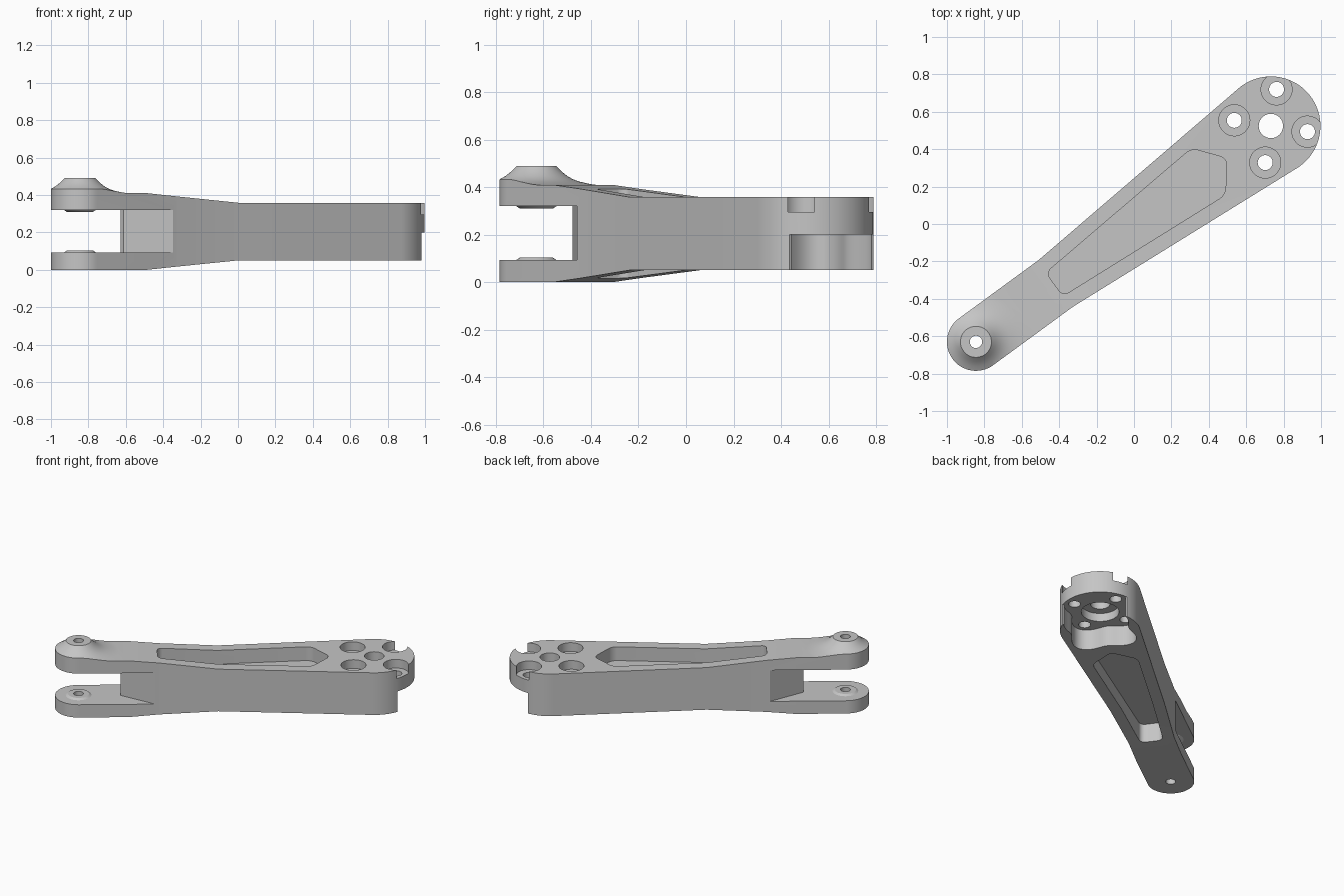
import bpy, bmesh, math
from mathutils import Matrix, Vector

if "Cube" in bpy.data.objects:
    bpy.data.objects.remove(bpy.data.objects["Cube"], do_unlink=True)

ANGLE = math.radians(36.2)    # arm direction in plan
HUB = 1.954                   # hub centre, measured from the pivot
HUB_R, PIVOT_R = 0.265, 0.155
BOLT = 0.14                   # bolt offset from the hub centre


def finish(bm, name):
    bmesh.ops.recalc_face_normals(bm, faces=bm.faces)
    mesh = bpy.data.meshes.new(name)
    bm.to_mesh(mesh)
    bm.free()
    ob = bpy.data.objects.new(name, mesh)
    bpy.context.scene.collection.objects.link(ob)
    return ob


def prism(name, pts, low, high, side=False, bevel=0):
    """Extrude a plan outline along z, or a side profile (s, z) along y."""
    bm = bmesh.new()
    place = (lambda a, b: (a, low, b)) if side else (lambda a, b: (a, b, low))
    face = bm.faces.new([bm.verts.new(place(a, b)) for a, b in pts])
    moved = bmesh.ops.extrude_face_region(bm, geom=[face])["geom"]
    shift = Vector((0, high - low, 0)) if side else Vector((0, 0, high - low))
    bmesh.ops.translate(bm, vec=shift, verts=[v for v in moved if isinstance(v, bmesh.types.BMVert)])
    if bevel:
        uprights = [e for e in bm.edges if abs(e.verts[0].co.z - e.verts[1].co.z) > 0.01]
        bmesh.ops.bevel(bm, geom=uprights, offset=bevel, segments=6, profile=0.5, affect='EDGES')
    return finish(bm, name)


def cone(name, s, t, r1, r2, low, high):
    bm = bmesh.new()
    bmesh.ops.create_cone(bm, cap_ends=True, segments=48, radius1=r1, radius2=r2, depth=high - low,
                          matrix=Matrix.Translation((s, t, (low + high) / 2)))
    return finish(bm, name)


def lathe(name, profile):
    """Spin (radius, z) rings around the pivot axis into a closed solid."""
    bm = bmesh.new()
    n = 64
    rings = [[bm.verts.new((r * math.cos(math.tau * i / n), r * math.sin(math.tau * i / n), z))
              for i in range(n)] for r, z in profile]
    for a, b in zip(rings, rings[1:]):
        for i in range(n):
            j = (i + 1) % n
            bm.faces.new((a[i], a[j], b[j], b[i]))
    bm.faces.new(rings[0])
    bm.faces.new(rings[-1])
    return finish(bm, name)


def combine(target, other, operation):
    other.hide_render = True
    mod = target.modifiers.new(operation, 'BOOLEAN')
    mod.operation, mod.solver, mod.object = operation, 'EXACT', other
    bpy.context.view_layer.objects.active = target
    bpy.ops.object.modifier_apply(modifier=mod.name)
    bpy.data.objects.remove(other, do_unlink=True)


def arc(cx, r, start, end, n):
    return [(cx + r * math.cos(math.radians(start + (end - start) * i / n)),
             r * math.sin(math.radians(start + (end - start) * i / n))) for i in range(n + 1)]


# Side profile of the arm, thick at the fork and thinner at the hub
arm = prism("arm", [(-0.3, 0), (0.33, 0), (0.92, 0.051), (2.4, 0.051),
                    (2.4, 0.358), (0.92, 0.358), (0.33, 0.41), (-0.3, 0.41)], -0.5, 0.5, side=True)

# Flared boss on top of the pivot
combine(arm, lathe("pivot_boss", [(0.275, 0.36), (0.275, 0.409), (0.24, 0.412), (0.21, 0.417), (0.18, 0.424),
                                  (0.155, 0.433), (0.13, 0.447), (0.105, 0.467), (0.083, 0.49)]), 'UNION')

# Plan outline with rounded ends
outline = (arc(0, PIVOT_R, 90, 270, 32) + [(0.53, -PIVOT_R)]
           + arc(HUB, HUB_R, -94.4, 94.4, 48) + [(0.53, PIVOT_R)])
combine(arm, prism("outline", outline, -0.2, 0.7), 'INTERSECT')

# Fork slot with a blunt wedge-shaped end wall
combine(arm, prism("fork_slot", [(-0.3, -0.3), (0.735, -0.3), (0.278, -0.015), (0.278, 0.015),
                                 (0.735, 0.3), (-0.3, 0.3)], 0.093, 0.32), 'DIFFERENCE')

# Small raised pads inside the fork, and the pin hole
combine(arm, cone("lower_pad", 0, 0, 0.1, 0.07, 0.083, 0.103), 'UNION')
combine(arm, cone("upper_pad", 0, 0, 0.07, 0.1, 0.31, 0.33), 'UNION')
combine(arm, cone("pin_hole", 0, 0, 0.033, 0.033, -0.1, 0.6), 'DIFFERENCE')

# Deep lightening pockets on both faces
pocket = [(0.52, -0.077), (1.54, -0.154), (1.662, 0), (1.54, 0.154), (0.52, 0.077)]
for low, high in ((0.258, 0.6), (-0.2, 0.152)):
    combine(arm, prism("pocket", pocket, low, high, bevel=0.035), 'DIFFERENCE')

# Smoothly lobed recess under the hub, open at the end
lobed = []
for i in range(96):
    a = math.tau * i / 96
    r = 0.23 - 0.036 * math.cos(4 * a)
    lobed.append((HUB + r * math.cos(a), r * math.sin(a)))
combine(arm, prism("hub_recess", lobed, -0.1, 0.2), 'DIFFERENCE')
combine(arm, prism("hub_opening", [(HUB + 0.15, -0.4), (2.5, -0.4), (2.5, 0.4), (HUB + 0.15, 0.4)],
                   -0.1, 0.2), 'DIFFERENCE')
combine(arm, cone("centre_recess", HUB, 0, 0.125, 0.125, 0.1, 0.26), 'DIFFERENCE')
combine(arm, cone("centre_hole", HUB, 0, 0.065, 0.065, 0.1, 0.6), 'DIFFERENCE')

# Four bolt positions: through hole and counterbore above
for a in (-1, 1):
    for b in (-1, 1):
        for r, low in ((0.04, 0.1), (0.083, 0.295)):
            combine(arm, cone("bolt_cut", HUB + a * BOLT, b * BOLT, r, r, low, 0.6), 'DIFFERENCE')

# Place the arm diagonally
arm.data.transform(Matrix.Translation((-0.845, -0.63, 0)) @ Matrix.Rotation(ANGLE, 4, 'Z'))

grey = bpy.data.materials.new("plain_grey")
grey.use_nodes = True
colour = (0.56, 0.56, 0.56, 1)
grey.diffuse_color = colour
grey.node_tree.nodes["Principled BSDF"].inputs["Base Color"].default_value = colour
arm.data.materials.clear()
arm.data.materials.append(grey)
for p in arm.data.polygons:
    p.material_index = 0

bpy.ops.object.select_all(action='DESELECT')
arm.select_set(True)
bpy.context.view_layer.objects.active = arm
bpy.ops.object.shade_smooth_by_angle(angle=math.radians(30))
